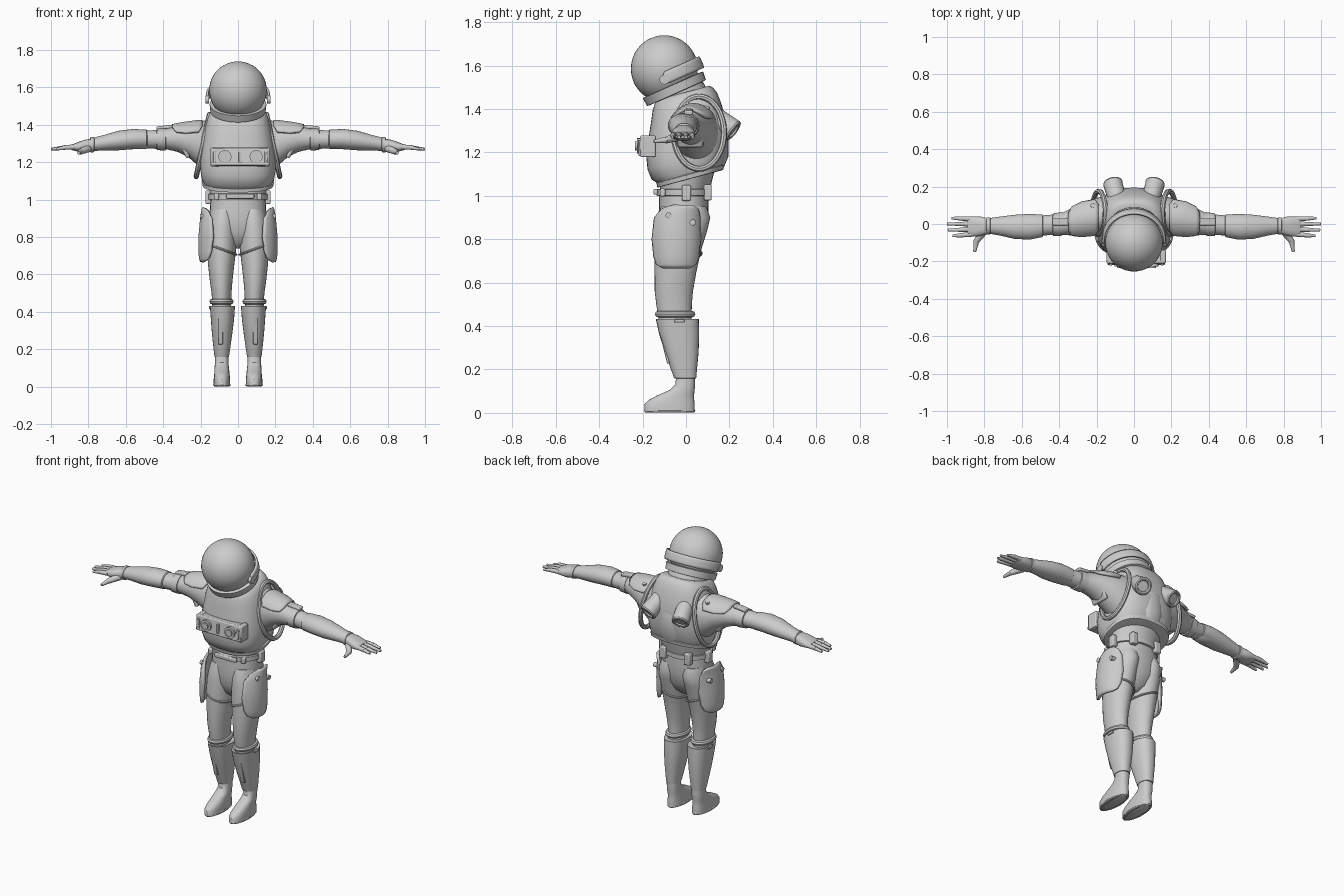
import bpy, bmesh, math
from mathutils import Matrix, Vector

grey = bpy.data.materials.new("suit_grey")
grey.diffuse_color = (0.6, 0.6, 0.6, 1)


def finish(name, bm, mirror=False, thick=0, bevel=0, angle=40):
    """Turn a bmesh into a shaded object, optionally mirrored across x."""
    bmesh.ops.recalc_face_normals(bm, faces=bm.faces)
    me = bpy.data.meshes.new(name)
    bm.to_mesh(me)
    bm.free()
    ob = bpy.data.objects.new(name, me)
    bpy.context.collection.objects.link(ob)
    me.materials.append(grey)
    bpy.context.view_layer.objects.active = ob
    ob.select_set(True)
    bpy.ops.object.shade_smooth_by_angle(angle=math.radians(angle))
    ob.select_set(False)
    if thick:
        m = ob.modifiers.new("thick", 'SOLIDIFY')
        m.thickness, m.offset = thick, 0
    if bevel:
        m = ob.modifiers.new("bevel", 'BEVEL')
        m.width, m.segments = bevel, 2
    if mirror:
        ob.modifiers.new("mirror", 'MIRROR').use_mirror_merge = False
    return ob


def loft(name, secs, axis='z', n=28, power=2, tilt=0, mid=None, thick=0, mirror=False,
         mat=None):
    """Skin ellipses (t, cu, cv, ru, rv[, half arc in degrees]) along an axis."""
    bm, rings = bmesh.new(), []
    for t, cu, cv, ru, rv, *half in secs:
        ring = []
        for i in range(n):
            a = 2 * math.pi * i / n
            if mid is not None:
                a = math.radians(mid + half[0] * (2 * i / (n - 1) - 1))
            c, s = math.cos(a), math.sin(a)
            u = cu + ru * math.copysign(abs(c) ** (2 / power), c)
            v = cv + rv * math.copysign(abs(s) ** (2 / power), s)
            p = (u, v, t + tilt * (v - cv)) if axis == 'z' else (t, u, v)
            ring.append(bm.verts.new(p))
        rings.append(ring)
    for a, b in zip(rings, rings[1:]):
        for i in range(n if mid is None else n - 1):
            j = (i + 1) % n
            bm.faces.new((a[i], a[j], b[j], b[i]))
    if mid is None:
        bm.faces.new(rings[0])
        bm.faces.new(rings[-1])
    if mat:
        bm.transform(mat)
    return finish(name, bm, mirror, thick)


def tube(name, p, q, r1, r2=None, mirror=False, n=20, bevel=0):
    """Cylinder or cone between two points."""
    p, q = Vector(p), Vector(q)
    bm = bmesh.new()
    bmesh.ops.create_cone(bm, cap_ends=True, segments=n, radius1=r1,
                          radius2=r1 if r2 is None else r2, depth=(q - p).length)
    rot = (q - p).to_track_quat('Z', 'Y').to_matrix().to_4x4()
    bm.transform(Matrix.Translation((p + q) / 2) @ rot)
    return finish(name, bm, mirror, bevel=bevel)


def box(name, c, size, mirror=False, rot=(0, 'X'), bevel=0.006):
    bm = bmesh.new()
    bmesh.ops.create_cube(bm, size=1)
    bm.transform(Matrix.Translation(c) @ Matrix.Rotation(math.radians(rot[0]), 4, rot[1])
                 @ Matrix.Diagonal((*size, 1)))
    return finish(name, bm, mirror, bevel=bevel)


def hoop(name, mat, ru, rv, r, mirror=False, n=36, k=8):
    """Elliptical ring with a round section, lying in its local xy plane."""
    bm = bmesh.new()
    vs = []
    for i in range(n):
        a = 2 * math.pi * i / n
        vs.append([bm.verts.new(((ru + r * math.cos(b)) * math.cos(a),
                                 (rv + r * math.cos(b)) * math.sin(a), r * math.sin(b)))
                   for b in (2 * math.pi * j / k for j in range(k))])
    for i in range(n):
        for j in range(k):
            bm.faces.new((vs[i][j], vs[(i + 1) % n][j],
                          vs[(i + 1) % n][(j + 1) % k], vs[i][(j + 1) % k]))
    bm.transform(mat)
    return finish(name, bm, mirror)


T = Matrix.Translation
def R(deg, ax): return Matrix.Rotation(math.radians(deg), 4, ax)


# Helmet: globe, tilted neck ring and raised hinge band round the back
bm = bmesh.new()
bmesh.ops.create_uvsphere(bm, u_segments=40, v_segments=24, radius=0.154)
bm.transform(T((0, -0.1, 1.585)))
finish("helmet_globe", bm)
lean = R(24, 'X')
loft("helmet_neck_ring", [(-.022, 0, 0, .135, .135), (-.02, 0, 0, .148, .148),
     (.02, 0, 0, .152, .152), (.022, 0, 0, .14, .14)], n=40,
     mat=T((0, -.052, 1.492)) @ lean)
loft("helmet_hinge_band", [(-.028, 0, 0, .163, .163, 92), (-.015, 0, 0, .165, .165, 98),
     (.015, 0, 0, .165, .165, 98), (.028, 0, 0, .163, .163, 92)], n=40, mid=90,
     thick=.012, mat=T((0, -.082, 1.548)) @ lean)
tube("helmet_hinge", (.155, -.1, 1.535), (.174, -.1, 1.535), .022, mirror=True)
tube("neck", (0, .01, 1.4), (0, -.045, 1.5), .12)

# Hard torso shell with rims
loft("torso_shell", [(1.09, 0, .02, .18, .142), (1.12, 0, .01, .195, .168),
     (1.17, 0, .005, .203, .182), (1.23, 0, .005, .203, .188), (1.31, 0, .005, .193, .178),
     (1.39, 0, 0, .178, .16), (1.435, 0, -.005, .163, .148), (1.465, 0, -.01, .145, .132),
     (1.475, 0, -.01, .125, .115)], n=40, power=2.7, tilt=.27)
loft("shell_lower_rim", [(1.078, 0, .02, .182, .144), (1.08, 0, .02, .19, .152),
     (1.1, 0, .02, .193, .156), (1.104, 0, .02, .184, .15)], n=40, power=2.5, tilt=.27)
hoop("armhole_rim", T((.188, .06, 1.29)) @ R(-12, 'Y') @ R(90, 'Y'), .17, .115, .014, True)
loft("abdomen", [(.99, 0, -.01, .145, .112), (1.06, 0, 0, .155, .118),
     (1.13, 0, .01, .165, .125)])

# Chest control box with dials
box("control_box", (.012, -.185, 1.228), (.31, .06, .095), rot=(-6, 'X'))
for x in (-.07, .097):
    tube("dial_rim", (x, -.2, 1.23), (x, -.226, 1.23), .035)
    tube("dial_knob", (x, -.2, 1.23), (x, -.234, 1.23), .021)
for x in (-.125, .012, .15):
    box("control_switch", (x, -.214, 1.228), (.016, .014, .06), bevel=.003)
box("control_box_end", (.155, -.175, 1.228), (.03, .07, .1))
box("control_box_end", (-.132, -.175, 1.228), (.03, .07, .1))

# Back thruster nozzles
a, b = Vector((.075, .08, 1.40)), Vector((.113, .216, 1.302))
tube("back_nozzle", a, b, .045, .052, True, 24)
hoop("nozzle_lip", T(b) @ (b - a).to_track_quat('Z', 'Y').to_matrix().to_4x4(),
     .042, .042, .011, True, 24)
loft("back_hump", [(1.12, 0, .1, .07, .07), (1.18, 0, .1, .085, .095),
     (1.3, 0, .1, .08, .095), (1.42, 0, .07, .06, .07)], power=2.6)

# Belt, buckle and pouches
loft("belt", [(1.0, 0, -.01, .152, .12), (1.002, 0, -.01, .158, .126),
     (1.03, 0, -.01, .158, .126), (1.032, 0, -.01, .152, .12)], n=36)
box("belt_buckle", (.012, -.14, 1.018), (.15, .02, .026))
box("side_pouch", (.158, .002, 1.013), (.034, .042, .072), True)
box("rear_pouch", (.085, .1, 1.015), (.042, .036, .072), True)
box("front_clip", (.115, -.108, 1.015), (.025, .025, .036), True)

# Hips and legs
loft("hips", [(1.02, 0, -.01, .145, .113), (.96, 0, -.01, .15, .114),
     (.9, 0, -.012, .152, .115), (.83, 0, -.015, .135, .105), (.77, 0, -.02, .09, .075),
     (.74, 0, -.02, .03, .04)], power=2.2)
loft("thigh", [(.95, .075, -.01, .07, .105), (.9, .08, -.01, .078, .122),
     (.84, .085, -.02, .083, .118), (.75, .088, -.037, .08, .107),
     (.65, .09, -.048, .07, .096), (.56, .09, -.056, .06, .088), (.5, .088, -.055, .053, .082),
     (.42, .087, -.05, .05, .075)], mirror=True)
hoop("thigh_strap", T((.086, -.037, .735)) @ R(-20, 'Y'), .083, .108, .006, True)
hoop("knee_band", T((.088, -.05, .455)), .05, .078, .015, True)
loft("shin_guard", [(.428, .083, -.04, .058, .085), (.432, .083, -.04, .067, .099),
     (.36, .083, -.031, .062, .092), (.28, .085, -.02, .054, .078),
     (.16, .087, -.004, .039, .051), (.157, .087, -.004, .03, .04)], power=2.3, mirror=True)
box("shin_clip", (.148, -.03, .424), (.014, .045, .016), True, bevel=.003)
box("shin_ridge", (.094, -.099, .3), (.026, .012, .15), True, rot=(14, 'X'), bevel=.003)
loft("boot", [(.003, .086, -.075, .039, .11), (.007, .086, -.075, .044, .115),
     (.04, .086, -.075, .044, .115), (.058, .086, -.068, .042, .106),
     (.08, .086, -.048, .04, .085), (.105, .087, -.018, .038, .058),
     (.13, .087, -.004, .036, .045), (.175, .087, -.002, .036, .043)],
     power=2.4, mirror=True)
hoop("boot_sole", T((.086, -.075, .01)), .038, .109, .009, True)

# Thigh holster plates with bolts
loft("thigh_plate", [(.955, .1, -.01, .085, .1, 25), (.94, .1, -.025, .088, .105, 48),
     (.9, .1, -.04, .095, .11, 66), (.8, .1, -.045, .104, .112, 72),
     (.72, .1, -.045, .104, .108, 66), (.685, .1, -.045, .1, .105, 56),
     (.668, .1, -.045, .095, .1, 35)], n=18, mid=0, thick=.016, mirror=True)
tube("plate_bolt", (.17, -.08, .91), (.203, -.08, .91), .014, mirror=True)
tube("plate_bolt", (.16, .03, .877), (.2, .03, .877), .014, mirror=True)

# Arms
loft("upper_arm", [(.12, .055, 1.28, .1, .15), (.2, .04, 1.295, .1, .125),
     (.26, .028, 1.315, .09, .092), (.32, .014, 1.325, .076, .07),
     (.38, .002, 1.325, .06, .056), (.44, -.004, 1.322, .054, .05),
     (.51, -.01, 1.322, .054, .047)], 'x', mirror=True)
loft("elbow_cuff", [(.385, 0, 1.323, .055, .05), (.388, 0, 1.323, .063, .06),
     (.432, -.003, 1.322, .06, .057), (.436, -.003, 1.322, .05, .05)], 'x', mirror=True)
loft("forearm", [(.485, -.01, 1.322, .052, .046), (.49, -.01, 1.323, .06, .051),
     (.56, -.015, 1.324, .069, .054), (.64, -.015, 1.316, .064, .052),
     (.72, -.011, 1.304, .05, .041), (.785, -.01, 1.294, .04, .034)], 'x', mirror=True)
loft("shoulder_pad", [(.19, .035, 1.31, .1, .108, 40), (.21, .035, 1.31, .105, .11, 62),
     (.28, .025, 1.318, .098, .093, 66), (.33, .015, 1.32, .085, .082, 60),
     (.35, .01, 1.322, .075, .075, 35)], 'x', n=18, mid=90, thick=.014, mirror=True)
box("shoulder_clip", (.393, .012, 1.386), (.085, .04, .02), True, rot=(6, 'Y'))
box("armpit_pad", (.285, .02, 1.265), (.022, .12, .09), True, rot=(25, 'Y'), bevel=.01)
tube("shoulder_bolt", (.22, .09, 1.38), (.22, .1, 1.412), .012, mirror=True)

# Gloved hands
loft("glove_cuff", [(.765, -.01, 1.296, .036, .03), (.77, -.01, 1.295, .046, .041),
     (.788, -.01, 1.293, .046, .041), (.793, -.01, 1.293, .036, .03)], 'x', mirror=True)
loft("palm", [(.78, -.01, 1.293, .04, .034), (.82, -.012, 1.287, .052, .033),
     (.86, -.014, 1.282, .054, .024), (.89, -.014, 1.28, .05, .014)], 'x', power=2.5,
     mirror=True)
for y, tip in ((-.055, .97), (-.028, .995), (0, 1.0), (.027, .975)):
    tube("finger", (.87, y, 1.282), (.93, y * 1.1, 1.279), .014, .012, True, 10)
    tube("fingertip", (.925, y * 1.1, 1.279), (tip, y * 1.15, 1.27), .012, .007, True, 10)
tube("thumb", (.8, -.035, 1.275), (.845, -.095, 1.255), .022, .015, True, 12)
tube("thumb_tip", (.842, -.09, 1.257), (.852, -.148, 1.25), .015, .008, True, 12)
